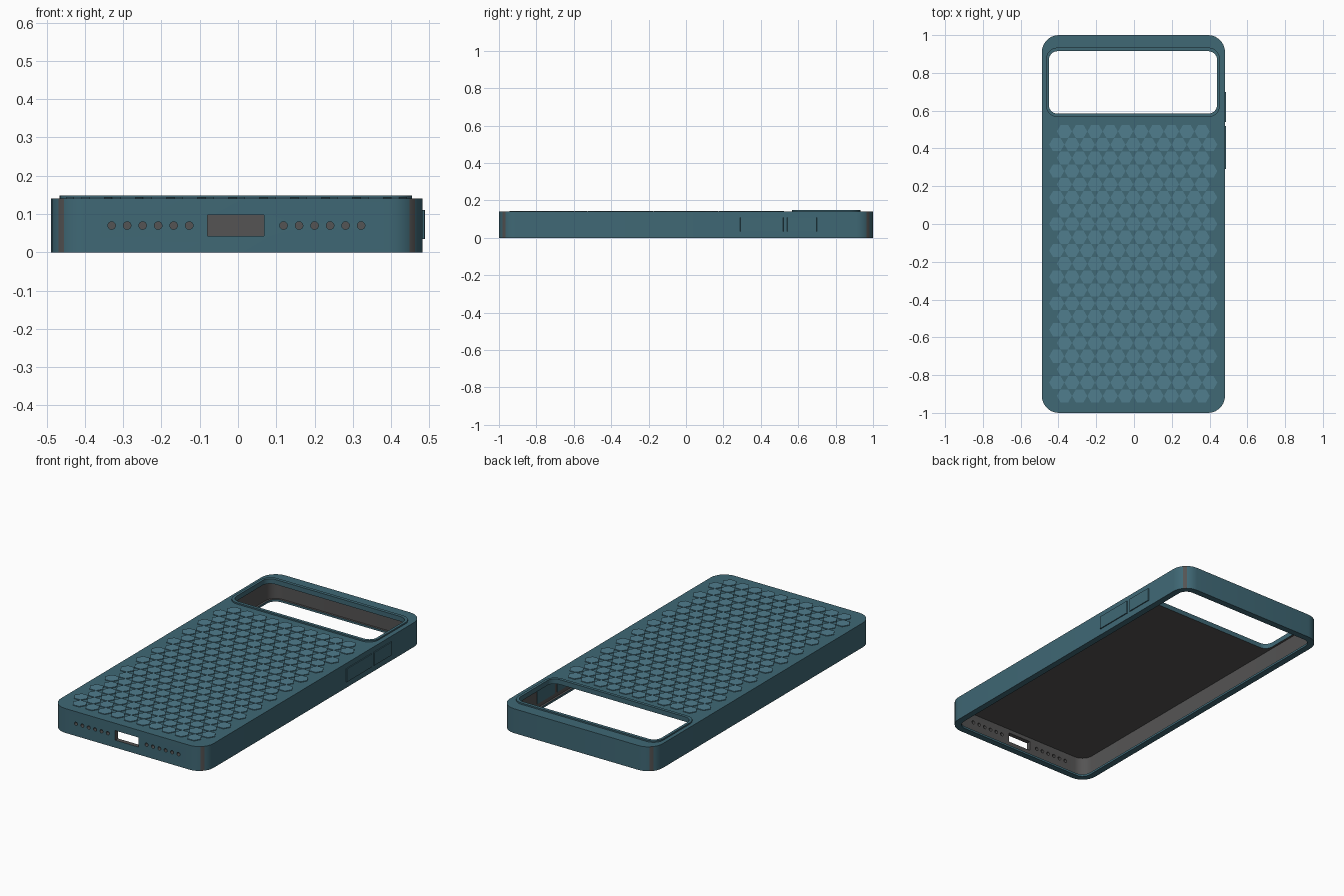
import bpy, bmesh
from math import pi, cos, sin
from mathutils import Matrix

if "Cube" in bpy.data.objects:
    bpy.data.objects.remove(bpy.data.objects["Cube"])


def material(name, rgb):
    m = bpy.data.materials.new(name)
    m.diffuse_color = (*rgb, 1)
    m.use_nodes = True
    m.node_tree.nodes["Principled BSDF"].inputs["Base Color"].default_value = m.diffuse_color
    return m


TEAL = material("teal", (0.05, 0.138, 0.178))
LIGHT = material("light_teal", (0.08, 0.205, 0.27))
GREY = material("dark_grey", (0.09, 0.088, 0.088))
SEG = 7  # segments per rounded corner


def prism(name, x0, x1, y0, y1, z0, z1, r, mat, strip=None):
    """Upright slab with rounded corners; strip colours the middle of each corner."""
    pts = []
    corners = [(x1 - r, y1 - r), (x0 + r, y1 - r), (x0 + r, y0 + r), (x1 - r, y0 + r)]
    for k, (cx, cy) in enumerate(corners):
        for i in range(SEG + 1):
            a = (k + i / SEG) * pi / 2
            pts.append((cx + r * cos(a), cy + r * sin(a)))
    n = len(pts)
    verts = [(x, y, z) for z in (z0, z1) for x, y in pts]
    faces = [(i, (i + 1) % n, (i + 1) % n + n, i + n) for i in range(n)]
    faces += [tuple(range(n - 1, -1, -1)), tuple(range(n, 2 * n))]
    me = bpy.data.meshes.new(name)
    me.from_pydata(verts, [], faces)
    me.materials.append(mat)
    if strip:
        me.materials.append(strip)
        for i in range(SEG // 2, n, SEG + 1):
            me.polygons[i].material_index = 1
    ob = bpy.data.objects.new(name, me)
    bpy.context.collection.objects.link(ob)
    return ob


def activate(ob):
    bpy.ops.object.select_all(action='DESELECT')
    ob.select_set(True)
    bpy.context.view_layer.objects.active = ob


def cut(ob, cutter):
    m = ob.modifiers.new("cut", 'BOOLEAN')
    m.operation, m.solver, m.object = 'DIFFERENCE', 'EXACT', cutter
    m.material_mode = 'TRANSFER'
    activate(ob)
    bpy.ops.object.modifier_apply(modifier=m.name)
    bpy.data.objects.remove(cutter)


def smooth(ob):
    activate(ob)
    bpy.ops.object.shade_smooth_by_angle(angle=0.6)


X0, X1 = -0.488, 0.482


def inset(name, d, z0, z1, mat):
    return prism(name, X0 + d, X1 - d, -1 + d, 1 - d, z0, z1, 0.09 - d, mat)


# Case shell: hollow tray with an inward lip at the open underside
case = prism("case_shell", X0, X1, -1, 1, 0, 0.14, 0.09, TEAL, GREY)
cut(case, inset("cavity", 0.025, 0.012, 0.12, GREY))
cut(case, inset("opening", 0.037, -0.05, 0.06, TEAL))

# Camera window
cut(case, prism("window", -0.451, 0.440, 0.584, 0.915, 0.08, 0.2, 0.047, TEAL))

# Charging port
cut(case, prism("port", -0.08, 0.068, -1.1, -0.9, 0.043, 0.098, 0.002, GREY))

# Speaker holes, six on each side of the port
bm = bmesh.new()
for x in [s + 0.0405 * i for s in (-0.33, 0.119) for i in range(6)]:
    bmesh.ops.create_cone(bm, cap_ends=True, segments=16, radius1=0.01, radius2=0.01, depth=0.2,
                          matrix=Matrix.Translation((x, -1, 0.07)) @ Matrix.Rotation(pi / 2, 4, 'X'))
me = bpy.data.meshes.new("holes")
bm.to_mesh(me)
bm.free()
me.materials.append(GREY)
holes = bpy.data.objects.new("holes", me)
bpy.context.collection.objects.link(holes)
cut(case, holes)
smooth(case)

# Raised rim around the camera window
rim = prism("camera_rim", -0.466, 0.455, 0.566, 0.934, 0.135, 0.148, 0.062, TEAL)
cut(rim, prism("rim_hole", -0.451, 0.440, 0.584, 0.915, 0.1, 0.2, 0.047, TEAL))
smooth(rim)

# Side buttons, passing through the right wall
for name, y0, y1 in (("volume_button", 0.29, 0.52), ("power_button", 0.54, 0.70)):
    prism(name, 0.454, 0.488, y0, y1, 0.035, 0.11, 0.004, TEAL)

# Staggered hexagon grip on the back
bm = bmesh.new()
for row in range(21):
    count = 10 + row % 2
    for i in range(count):
        x = -0.004 + (i - (count - 1) / 2) * 0.081
        bmesh.ops.create_cone(bm, cap_ends=True, segments=6, radius1=0.04, radius2=0.04, depth=0.009,
                              matrix=Matrix.Translation((x, 0.49 - 0.07 * row, 0.1395))
                              @ Matrix.Rotation(pi / 2, 4, 'Z'))
me = bpy.data.meshes.new("hex_grip")
bm.to_mesh(me)
bm.free()
me.materials.append(LIGHT)
bpy.context.collection.objects.link(bpy.data.objects.new("hex_grip", me))
